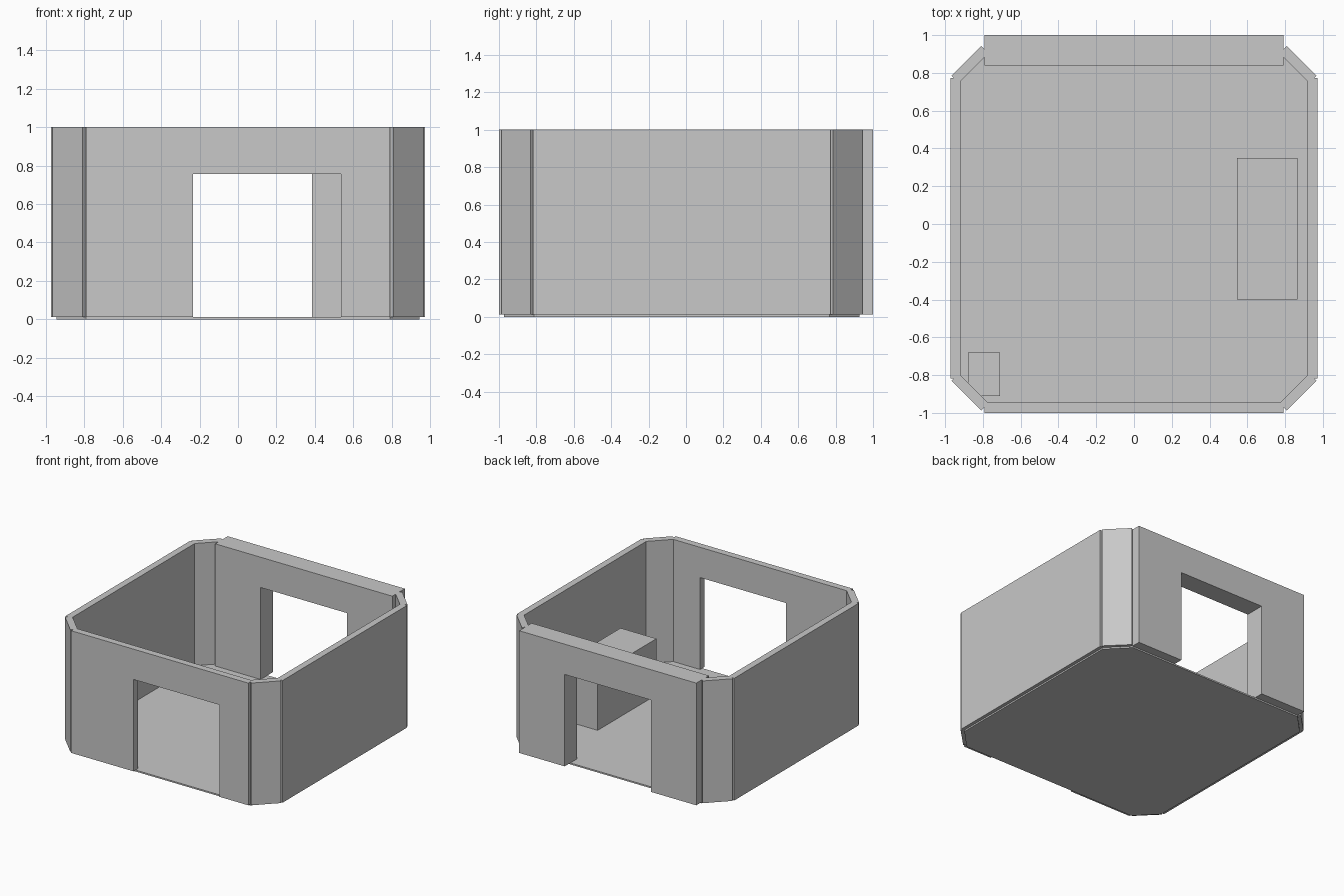
import bpy
import bmesh
from mathutils import Vector

cube = bpy.data.objects.get("Cube")
if cube:
    bpy.data.objects.remove(cube, do_unlink=True)

FLOOR = 0.012      # floor thickness, walls stand on it
TOP = 1.0
MID = -0.0225      # centre line of the room in y
DOOR_TOP = 0.755

grey = bpy.data.materials.new("plain grey")
grey.use_nodes = True
colour = (0.58, 0.58, 0.58, 1)
grey.diffuse_color = colour
grey.node_tree.nodes["Principled BSDF"].inputs["Base Color"].default_value = colour


def prism(name, outline, offset):
    """Extrude a closed outline of 3D points by an offset vector."""
    bm = bmesh.new()
    face = bm.faces.new([bm.verts.new(p) for p in outline])
    new = bmesh.ops.extrude_face_region(bm, geom=[face])["geom"]
    verts = [g for g in new if isinstance(g, bmesh.types.BMVert)]
    bmesh.ops.translate(bm, verts=verts, vec=Vector(offset))
    bmesh.ops.recalc_face_normals(bm, faces=bm.faces)
    mesh = bpy.data.meshes.new(name)
    bm.to_mesh(mesh)
    bm.free()
    mesh.materials.append(grey)
    obj = bpy.data.objects.new(name, mesh)
    bpy.context.collection.objects.link(obj)
    return obj


def upright(name, plan, low, high):
    return prism(name, [(x, y, low) for x, y in plan], (0, 0, high - low))


def box(name, x0, x1, y0, y1, low, high):
    return upright(name, [(x0, y0), (x1, y0), (x1, y1), (x0, y1)], low, high)


def door_wall(name, door_left, door_right, y0, y1):
    """Wall along x with a doorway reaching down to the floor."""
    w = 0.792
    profile = [(-w, FLOOR), (door_left, FLOOR), (door_left, DOOR_TOP),
               (door_right, DOOR_TOP), (door_right, FLOOR), (w, FLOOR),
               (w, TOP), (-w, TOP)]
    prism(name, [(x, y0, z) for x, z in profile], (0, y1 - y0, 0))


# Eight-sided floor slab
quarter = [(0.945, 0.79), (0.79, 0.95)]
plan = []
for sx, sy in ((1, 1), (-1, 1), (-1, -1), (1, -1)):
    points = [(sx * x, MID + sy * y) for x, y in quarter]
    plan += points if sx * sy > 0 else points[::-1]
upright("floor", plan, 0, FLOOR)

# Front wall and thicker back wall, each with a doorway
door_wall("front_wall", -0.235, 0.535, -1.0, -0.945)
door_wall("back_wall", -0.385, 0.385, 0.84, 1.0)

# Side walls and diagonal corner panels
for side, sx in (("left", 1), ("right", -1)):
    box(side + "_wall", sx * 0.918, sx * 0.972, -0.817, 0.772, FLOOR, TOP)
    for end, sy in (("front", -1), ("back", 1)):
        panel = [(0.966, 0.808), (0.809, 0.965), (0.771, 0.927), (0.928, 0.77)]
        upright(end + "_" + side + "_corner_panel",
                [(sx * x, MID + sy * y) for x, y in panel], FLOOR, TOP)

# Furnishings inside the room
box("counter", 0.545, 0.865, -0.40, 0.35, FLOOR, 0.467)
box("corner_box", -0.88, -0.71, -0.91, -0.68, FLOOR, 0.4)
